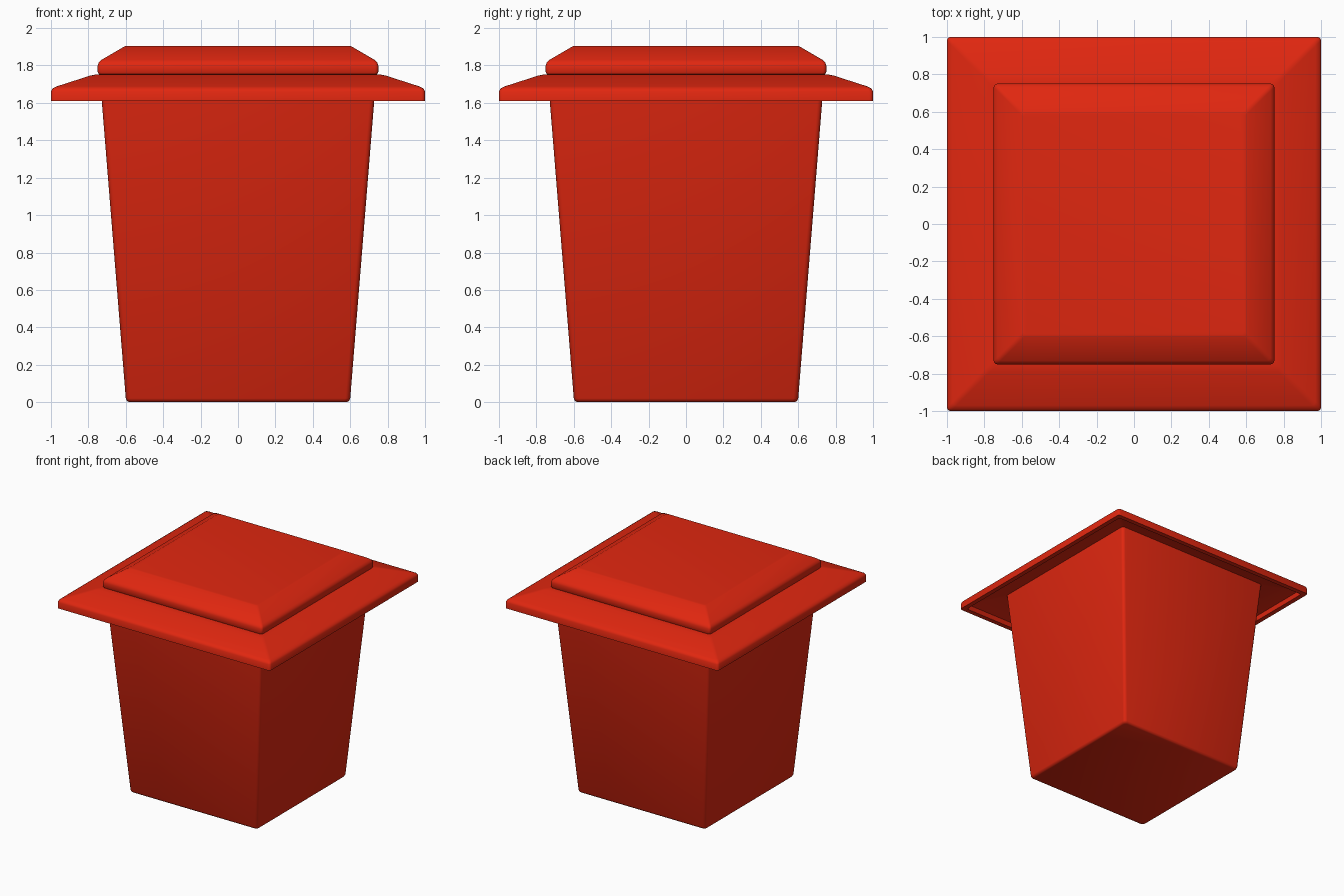
import bpy, bmesh, math

if "Cube" in bpy.data.objects:
    bpy.data.objects.remove(bpy.data.objects["Cube"])

red = bpy.data.materials.new("red_plastic")
red.diffuse_color = (0.75, 0.02, 0.005, 1)
red.use_nodes = True
red.node_tree.nodes["Principled BSDF"].inputs["Base Color"].default_value = red.diffuse_color


def square_ring(bm, half, z, r, steps=3):
    """Rounded square loop of vertices at height z."""
    ring = []
    for q in range(4):
        mid = math.radians(45 + 90 * q)
        cx = math.copysign(half - r, math.cos(mid))
        cy = math.copysign(half - r, math.sin(mid))
        for i in range(steps + 1):
            a = math.radians(90 * q + 90 * i / steps)
            ring.append(bm.verts.new((cx + r * math.cos(a), cy + r * math.sin(a), z)))
    return ring


def loft(name, profile, r, closed=False):
    """Sweep a (half width, z) profile around a rounded square."""
    bm = bmesh.new()
    rings = [square_ring(bm, h, z, r) for h, z in profile]
    pairs = list(zip(rings, rings[1:]))
    if closed:
        pairs.append((rings[-1], rings[0]))
    else:
        bm.faces.new(rings[0][::-1])
        bm.faces.new(rings[-1])
    n = len(rings[0])
    for a, b in pairs:
        for i in range(n):
            j = (i + 1) % n
            bm.faces.new((a[i], a[j], b[j], b[i]))
    bmesh.ops.recalc_face_normals(bm, faces=bm.faces)
    me = bpy.data.meshes.new(name)
    bm.to_mesh(me)
    bm.free()
    ob = bpy.data.objects.new(name, me)
    bpy.context.collection.objects.link(ob)
    me.materials.append(red)
    bpy.context.view_layer.objects.active = ob
    ob.select_set(True)
    bpy.ops.object.shade_smooth_by_angle(angle=math.radians(40))
    ob.select_set(False)
    return ob


# Tapered bin body
loft("body", [(0.58, 0), (0.593, 0.006), (0.6, 0.02), (0.738, 1.73)], 0.025)

# Overhanging rim, hollow underneath
loft("rim", [(0.70, 1.715), (0.75, 1.715), (0.96, 1.655), (0.96, 1.61),
             (1.0, 1.61), (1.0, 1.66), (0.992, 1.676), (0.97, 1.688),
             (0.79, 1.746), (0.76, 1.752), (0.70, 1.752)], 0.02, closed=True)

# Raised lid panel with sloping edges and a flat top
loft("lid", [(0.735, 1.75), (0.745, 1.754), (0.75, 1.765), (0.75, 1.80),
             (0.745, 1.816), (0.73, 1.83), (0.605, 1.903), (0.59, 1.905)], 0.018)
